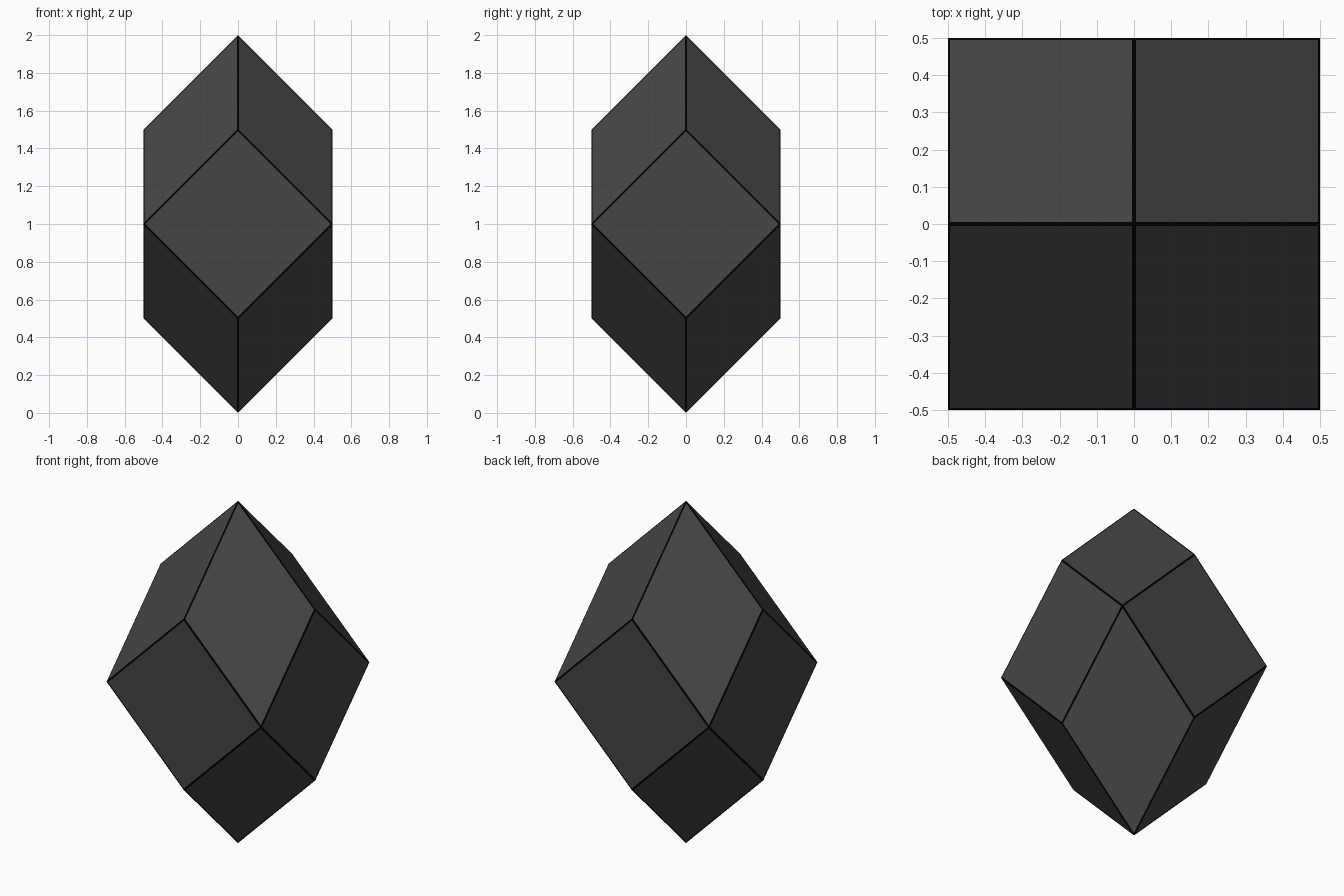
import bpy, bmesh
from mathutils import Vector

if "Cube" in bpy.data.objects:
    bpy.data.objects.remove(bpy.data.objects["Cube"])


def material(name, value):
    m = bpy.data.materials.new(name)
    m.diffuse_color = (value, value, value, 1)
    m.use_nodes = True
    m.node_tree.nodes["Principled BSDF"].inputs["Base Color"].default_value = m.diffuse_color
    return m


bm = bmesh.new()
apex = bm.verts.new((0, 0, 2))
base = bm.verts.new((0, 0, 0))

# Rings: side-middle points high and low, and square corners at mid height
dirs = [Vector((0, -1)), Vector((1, 0)), Vector((0, 1)), Vector((-1, 0))]
high = [bm.verts.new((d.x / 2, d.y / 2, 1.5)) for d in dirs]
low = [bm.verts.new((d.x / 2, d.y / 2, 0.5)) for d in dirs]
corner = []
for i, d in enumerate(dirs):
    c = (d + dirs[(i + 1) % 4]) / 2
    corner.append(bm.verts.new((c.x, c.y, 1)))

# Four upper, four lower and four upright rhombic faces
for i in range(4):
    j = (i + 1) % 4
    bm.faces.new((apex, high[i], corner[i], high[j]))
    bm.faces.new((base, low[j], corner[i], low[i]))
    bm.faces.new((high[i], corner[i - 1], low[i], corner[i]))
bmesh.ops.recalc_face_normals(bm, faces=bm.faces)

# Thin dark outline inset around every face
rims = bmesh.ops.inset_individual(bm, faces=bm.faces[:], thickness=0.0065,
                                  use_even_offset=True)["faces"]
for f in rims:
    f.material_index = 1

mesh = bpy.data.meshes.new("faceted_crystal")
bm.to_mesh(mesh)
bm.free()
mesh.materials.append(material("dark grey", 0.06))
mesh.materials.append(material("black", 0.0))
crystal = bpy.data.objects.new("faceted_crystal", mesh)
bpy.context.collection.objects.link(crystal)
